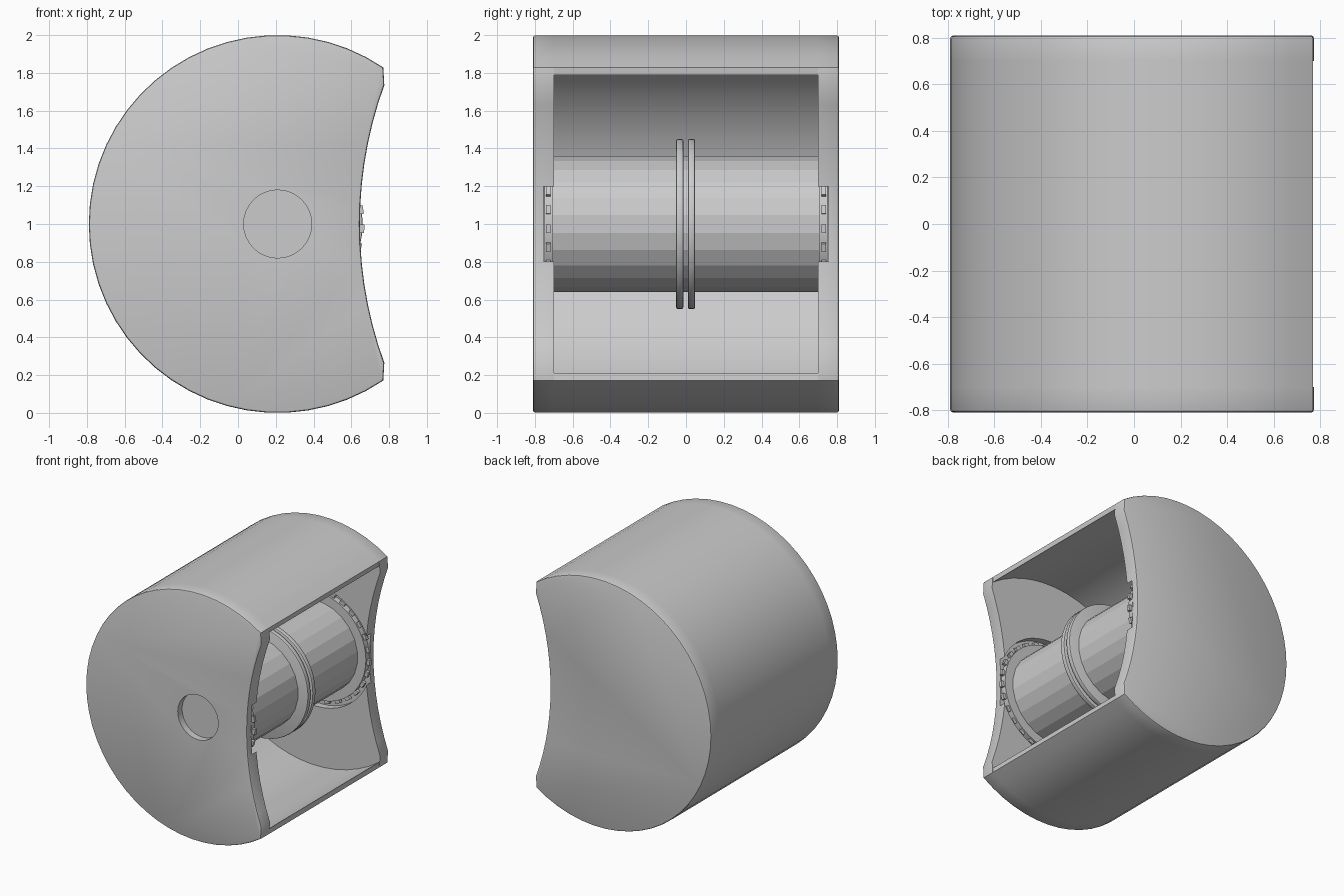
import bpy, bmesh
from math import sin, cos, pi, radians, tau

if "Cube" in bpy.data.objects:
    bpy.data.objects.remove(bpy.data.objects["Cube"])

CX, CZ = 0.21, 1.0   # shared axle position


def arc(r, a0, a1, n, cx=CX, cz=CZ):
    return [(cx + r * cos(a0 + (a1 - a0) * i / n), cz + r * sin(a0 + (a1 - a0) * i / n))
            for i in range(n + 1)]


def circle(r, n, phase=0.0):
    return arc(r, phase, phase + tau, n)[:-1]


def prism(name, pts, y0, y1, bevel=0.0, bevel_ys=(), smooth=True):
    """Extrude an xz outline along y, optionally rounding the rims at bevel_ys."""
    bm = bmesh.new()
    face = bm.faces.new([bm.verts.new((x, y0, z)) for x, z in pts])
    res = bmesh.ops.extrude_face_region(bm, geom=[face])
    for v in res["geom"]:
        if isinstance(v, bmesh.types.BMVert):
            v.co.y = y1
    bmesh.ops.recalc_face_normals(bm, faces=bm.faces)
    if bevel:
        edges = [e for e in bm.edges
                 if any(all(abs(v.co.y - y) < 1e-5 for v in e.verts) for y in bevel_ys)]
        bmesh.ops.bevel(bm, geom=edges, offset=bevel, segments=2, profile=0.5, affect='EDGES')
    me = bpy.data.meshes.new(name)
    bm.to_mesh(me)
    bm.free()
    ob = bpy.data.objects.new(name, me)
    bpy.context.collection.objects.link(ob)
    if smooth:
        shade(ob)
    return ob


def shade(ob):
    bpy.ops.object.select_all(action='DESELECT')
    ob.select_set(True)
    bpy.context.view_layer.objects.active = ob
    bpy.ops.object.shade_smooth_by_angle(angle=radians(30))


def cut(ob, cutter):
    bpy.ops.object.select_all(action='DESELECT')
    bpy.context.view_layer.objects.active = ob
    ob.select_set(True)
    m = ob.modifiers.new("cut", 'BOOLEAN')
    m.operation, m.solver, m.object = 'DIFFERENCE', 'EXACT', cutter
    bpy.ops.object.modifier_apply(modifier=m.name)
    bpy.data.objects.remove(cutter)
    shade(ob)


# Curved housing wall, open toward +x
A = radians(56)
B = radians(54.9)
prism("housing_wall", arc(1.0, A, tau - A, 40) + arc(0.965, tau - B, B, 40), -0.705, 0.705)

# End plates: round disc with a concave bite on the +x side
R = 2.15
h = 0.349
outline = arc(1.0, A, tau - A, 40) + arc(R, pi + h, pi - h, 14, 0.645 + R, 1.0)

# Toothed rings sit in pockets on the inner faces of the plates
N = 28
gear = []
for i in range(N):
    a = -0.055 + i * tau / N
    for r, da in ((0.43, -0.05), (0.46, -0.05), (0.46, 0.05), (0.43, 0.05)):
        gear.append((CX + r * cos(a + da), CZ + r * sin(a + da)))

for s, side in ((-1, "front"), (1, "back")):
    plate = prism(side + "_plate", outline, s * 0.70, s * 0.81, 0.012, (s * 0.81,))
    cut(plate, prism("pocket_cutter", circle(0.487, 48), s * 0.65, s * 0.755))
    if s < 0:  # axle hole only in the front plate
        cut(plate, prism("hole_cutter", circle(0.18, 32), -0.70, -0.9))
    prism(side + "_ring_disc", circle(0.435, 48), s * 0.705, s * 0.75)
    prism(side + "_ring_teeth", gear, s * 0.718, s * 0.742, smooth=False)

# Faceted roller with a pair of centre flanges
prism("roller", circle(0.362, 24, radians(7.5)), -0.71, 0.71, smooth=False)
for name, y0, y1 in (("flange_front", -0.052, -0.014), ("flange_back", 0.01, 0.048)):
    prism(name, circle(0.45, 48), y0, y1, 0.008, (y0, y1))
